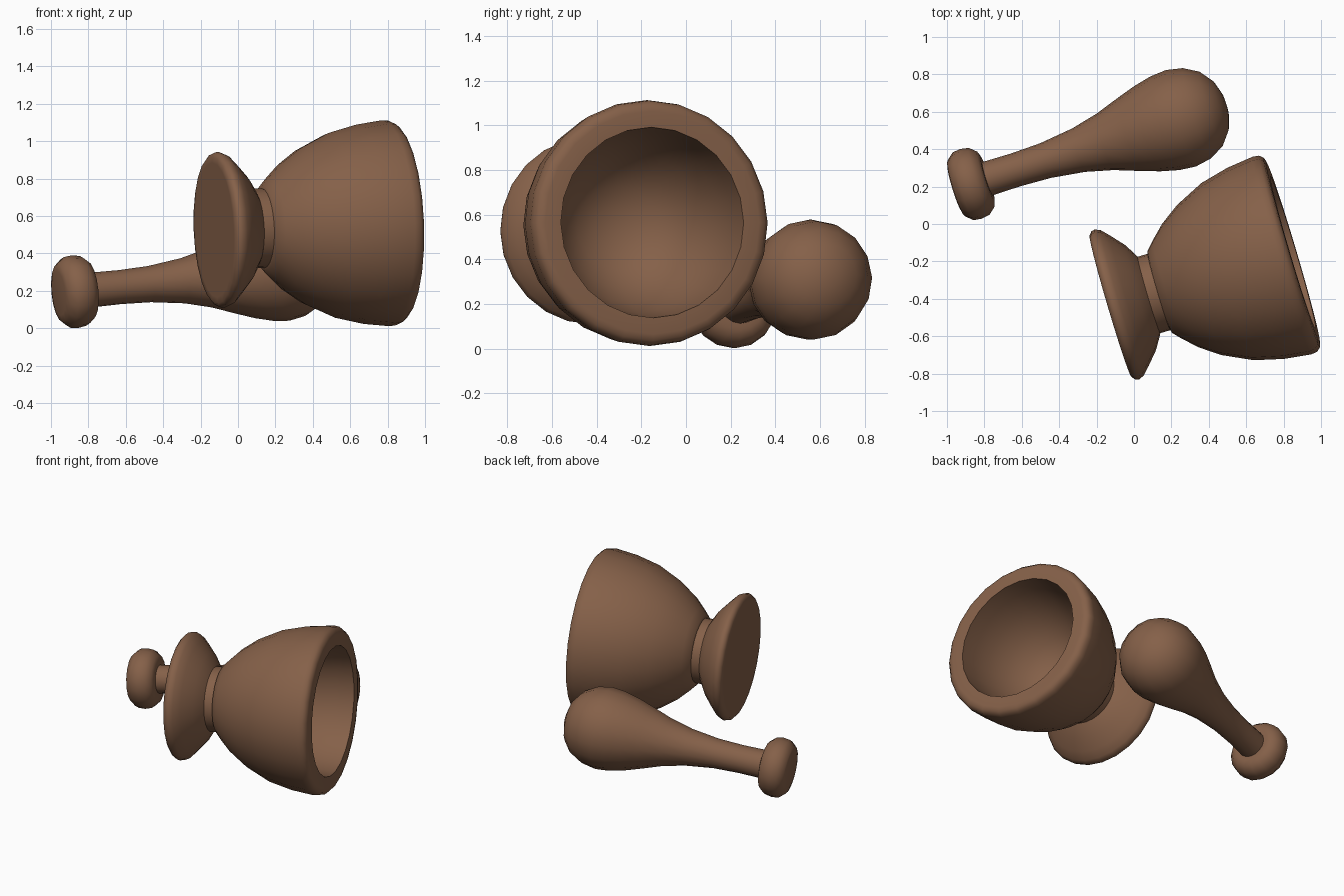
import bpy, bmesh, math
from mathutils import Vector

if "Cube" in bpy.data.objects:
    bpy.data.objects.remove(bpy.data.objects["Cube"])

wood = bpy.data.materials.new("brown_wood")
wood.diffuse_color = (0.235, 0.118, 0.066, 1)
wood.use_nodes = True
wood.node_tree.nodes["Principled BSDF"].inputs["Base Color"].default_value = wood.diffuse_color


def lathe(name, profile, origin, yaw, pitch, sides):
    """Turn (distance along axis, radius) points around a tilted axis."""
    yaw, pitch = math.radians(yaw), math.radians(pitch)
    axis = Vector((math.cos(yaw) * math.cos(pitch),
                   math.sin(yaw) * math.cos(pitch), math.sin(pitch)))
    side = Vector((-math.sin(yaw), math.cos(yaw), 0))
    up = axis.cross(side)
    bm = bmesh.new()
    rings = []
    for t, r in profile:
        c = Vector(origin) + axis * t
        if r == 0:
            rings.append([bm.verts.new(c)] * sides)
        else:
            rings.append([bm.verts.new(c + (side * math.cos(a) + up * math.sin(a)) * r)
                          for a in (2 * math.pi * i / sides for i in range(sides))])
    for a, b in zip(rings, rings[1:]):
        for i in range(sides):
            j = (i + 1) % sides
            quad = list(dict.fromkeys((a[i], a[j], b[j], b[i])))
            bm.faces.new(quad)
    bmesh.ops.recalc_face_normals(bm, faces=bm.faces)
    mesh = bpy.data.meshes.new(name)
    bm.to_mesh(mesh)
    bm.free()
    mesh.materials.append(wood)
    ob = bpy.data.objects.new(name, mesh)
    bpy.context.collection.objects.link(ob)
    bpy.ops.object.select_all(action='DESELECT')
    ob.select_set(True)
    bpy.context.view_layer.objects.active = ob
    bpy.ops.object.shade_smooth_by_angle(angle=math.radians(42))
    return ob


# Mortar lying on its side: foot, neck, outer bowl, rim, hollow
lathe("mortar", [
    (0.0, 0), (0.0, 0.36), (0.0, 0.395), (0.015, 0.413), (0.035, 0.418),
    (0.065, 0.405), (0.105, 0.363), (0.166, 0.294), (0.205, 0.23),
    (0.214, 0.213), (0.27, 0.213), (0.275, 0.23), (0.315, 0.273),
    (0.389, 0.344), (0.494, 0.418), (0.653, 0.494), (0.81, 0.533),
    (0.955, 0.551), (0.99, 0.547), (1.012, 0.528), (1.018, 0.50),
    (1.018, 0.427), (0.90, 0.418), (0.77, 0.395), (0.64, 0.345),
    (0.53, 0.27), (0.46, 0.185), (0.425, 0.09), (0.415, 0),
], (-0.125, -0.44, 0.525), 16.5, 2.2, 24)

# Pestle: end knob, slim handle, round head
lathe("pestle", [
    (-0.083, 0), (-0.083, 0.12), (-0.075, 0.155), (-0.035, 0.19),
    (0.01, 0.195), (0.055, 0.187), (0.092, 0.155), (0.102, 0.12),
    (0.102, 0.093), (0.26, 0.091), (0.428, 0.097), (0.614, 0.121),
    (0.762, 0.157), (0.9, 0.205), (1.0, 0.238), (1.1, 0.262),
    (1.19, 0.27), (1.28, 0.253), (1.36, 0.208), (1.415, 0.138),
    (1.44, 0.06), (1.445, 0),
], (-0.88, 0.212, 0.195), 17.35, 5.5, 16)
